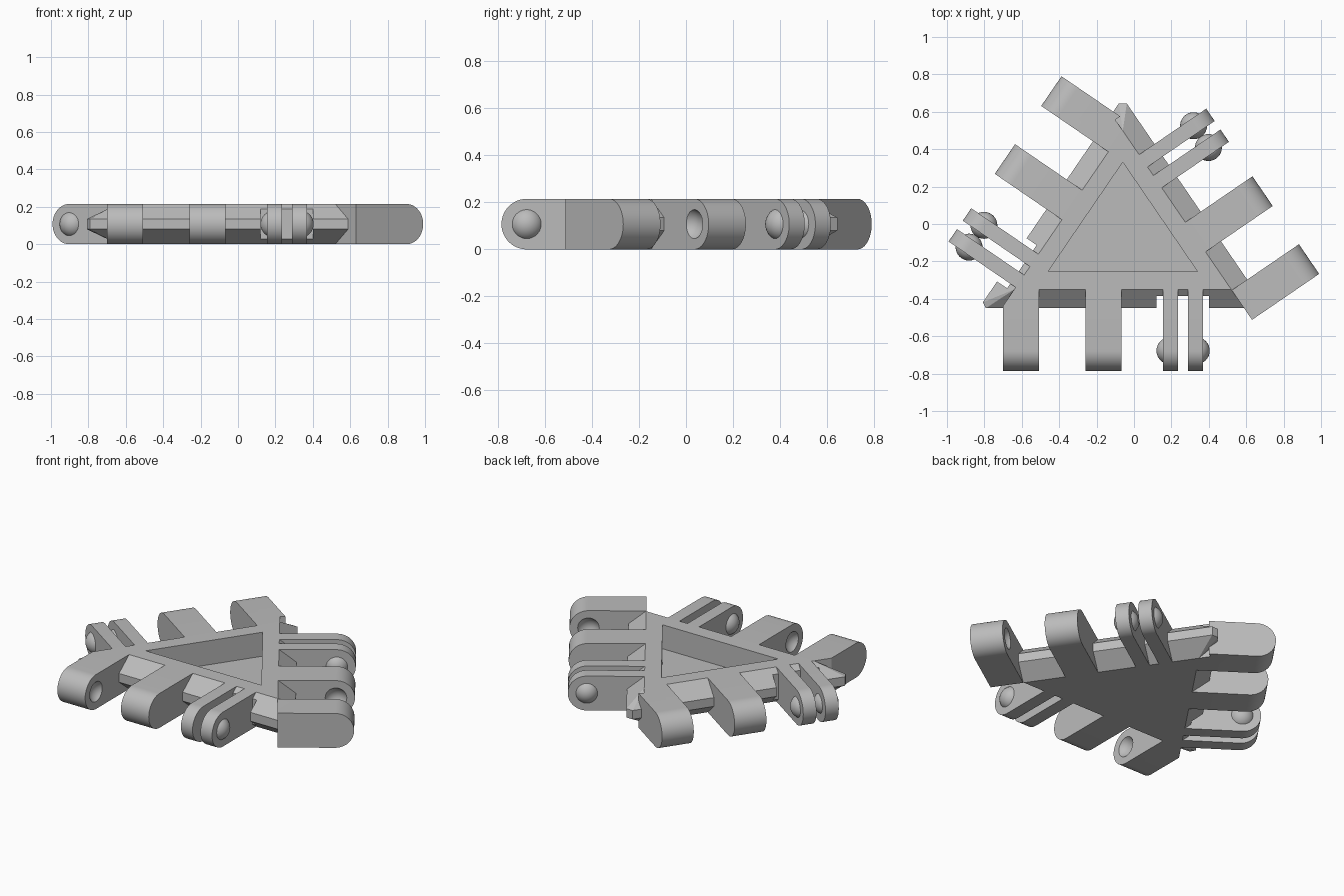
import bpy, bmesh, math
from mathutils import Vector, Matrix

if "Cube" in bpy.data.objects:
    bpy.data.objects.remove(bpy.data.objects["Cube"])

H = 0.215                      # tile thickness
R = H / 2                      # knuckle radius
TOP, RIDGE = 0.095, 0.195      # offsets of flat faces and edge ridge from the pocket
AXIS = 0.53 - R                # hinge axis offset
PIN_R, PIN_IN = 0.072, 0.037   # pin sphere radius and sunk depth
CORNERS = [Vector((-0.46, -0.255)), Vector((0.34, -0.255)), Vector((-0.06, 0.33))]

grey = bpy.data.materials.new("grey plastic")
grey.diffuse_color = (0.5, 0.5, 0.5, 1)
grey.use_nodes = True
grey.node_tree.nodes["Principled BSDF"].inputs["Base Color"].default_value = grey.diffuse_color


def finish(bm, name):
    bmesh.ops.recalc_face_normals(bm, faces=bm.faces[:])
    me = bpy.data.meshes.new(name)
    bm.to_mesh(me)
    bm.free()
    ob = bpy.data.objects.new(name, me)
    me.materials.append(grey)
    bpy.context.collection.objects.link(ob)
    return ob


def prism(name, pts, depth_vec, mat=Matrix()):
    """Extrude a closed 3D outline along a vector."""
    bm = bmesh.new()
    f = bm.faces.new([bm.verts.new(p) for p in pts])
    ext = bmesh.ops.extrude_face_region(bm, geom=[f])
    bmesh.ops.translate(bm, vec=depth_vec,
                        verts=[g for g in ext["geom"] if isinstance(g, bmesh.types.BMVert)])
    bm.transform(mat)
    return finish(bm, name)


def box(name, u0, u1, n0, n1, mat):
    pts = [(u0, n0, -0.1), (u1, n0, -0.1), (u1, n1, -0.1), (u0, n1, -0.1)]
    return prism(name, pts, (0, 0, 0.5), mat)


def ball(name, u, n, mat):
    bm = bmesh.new()
    bmesh.ops.create_uvsphere(bm, u_segments=32, v_segments=16, radius=PIN_R)
    bm.transform(mat @ Matrix.Translation((u, n, R)))
    return finish(bm, name)


def cut(ob, cutter):
    m = ob.modifiers.new("cut", 'BOOLEAN')
    m.operation, m.solver, m.object = 'DIFFERENCE', 'EXACT', cutter
    bpy.context.view_layer.objects.active = ob
    bpy.ops.object.modifier_apply(modifier=m.name)
    bpy.data.objects.remove(cutter)


def smooth(ob):
    bpy.ops.object.select_all(action='DESELECT')
    ob.select_set(True)
    bpy.context.view_layer.objects.active = ob
    bpy.ops.object.shade_smooth_by_angle(angle=math.radians(30))


def lug(name, u0, u1, mat):
    """Flat bar with a rounded knuckle end."""
    pts = [(u0, TOP, 0)]
    for i in range(25):
        a = -math.pi / 2 + math.pi * i / 24
        pts.append((u0, AXIS + R * math.cos(a), R + R * math.sin(a)))
    pts.append((u0, TOP, H))
    return prism(name, pts, (u1 - u0, 0, 0), mat)


# Edge frames: local x runs along the edge, local y points outward
frames = []
for i in range(3):
    a, b = CORNERS[i], CORNERS[(i + 1) % 3]
    t = (b - a).normalized()
    n = Vector((t.y, -t.x))
    # hinges are centred on the enlarged triangle, so slanted edges shift
    shift = (0.0, -0.091, 0.091)[i]
    o = (a + b) / 2 + t * shift
    frames.append(Matrix(((t.x, n.x, 0, o.x), (t.y, n.y, 0, o.y), (0, 0, 1, 0), (0, 0, 0, 1))))


def offset_corner(i, d):
    p = CORNERS[i]
    e1 = (CORNERS[(i + 1) % 3] - p).normalized()
    e0 = (CORNERS[i - 1] - p).normalized()
    half = e1.angle(e0) / 2
    out = -(e0 + e1).normalized()
    return p + out * d / math.sin(half), e0, e1


# Triangular body with bevelled rim and blunted tips
bm = bmesh.new()
for i in range(3):
    p, _, _ = offset_corner(i, TOP)
    for z in (0, H):
        bm.verts.new((p.x, p.y, z))
    p, e0, e1 = offset_corner(i, RIDGE)
    for e in (e0, e1):
        q = p + e * 0.038
        for z in (0.08, 0.135):
            bm.verts.new((q.x, q.y, z))
bmesh.ops.convex_hull(bm, input=bm.verts[:])
bmesh.ops.dissolve_limit(bm, angle_limit=0.01, verts=bm.verts[:], edges=bm.edges[:])
body = finish(bm, "body")

# Recessed triangular pocket
cut(body, prism("pocket_cutter", [(c.x, c.y, 0.065) for c in CORNERS], (0, 0, 0.4)))

for k, mat in enumerate(frames):
    side = ("front", "right", "left")[k]
    # Clearance slot around the thin lugs
    cut(body, box("slot_cutter", 0.18, 0.46, 0.13, 0.3, mat))

    # Wide lugs with facing dimples
    for j, (u0, u1, dimple) in enumerate(((-0.64, -0.448, -0.448 + PIN_IN),
                                          (-0.20, -0.008, -0.20 - PIN_IN))):
        # sphere centre sits outside the lug so only its cap bites in
        ob = lug(f"{side}_wide_lug_{j + 1}", u0, u1, mat)
        cut(ob, ball("dimple_cutter", dimple, AXIS, mat))
        if j == 0:  # make room for the neighbouring bevelled rim
            cut(ob, box("rim_cutter", 0.2, 0.655, TOP, 0.3, frames[k - 1]))
        smooth(ob)

    # Thin lugs with a rounded pin on each outer side
    for j, (u0, u1, pin) in enumerate(((0.215, 0.295, 0.215 + PIN_IN),
                                       (0.35, 0.43, 0.43 - PIN_IN))):
        smooth(lug(f"{side}_thin_lug_{j + 1}", u0, u1, mat))
        ob = ball(f"{side}_pin_{j + 1}", pin, AXIS, mat)
        # keep the outer half of the sphere only
        lo, hi = (pin, pin + 0.2) if j == 0 else (pin - 0.2, pin)
        cut(ob, box("pin_cutter", lo, hi, AXIS - 0.2, AXIS + 0.2, mat))
        smooth(ob)
